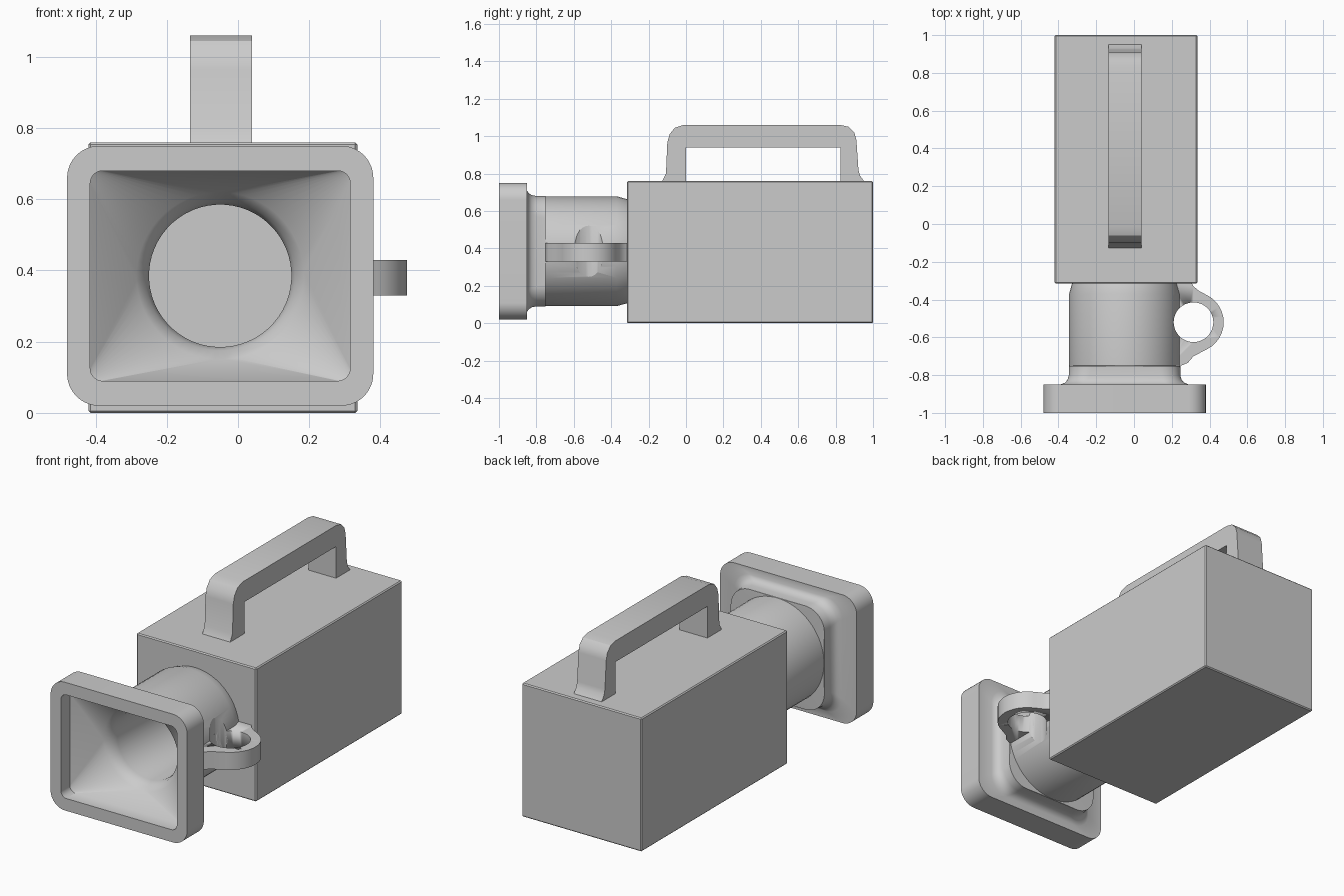
import bpy, bmesh
from math import pi, sin, cos, radians

if "Cube" in bpy.data.objects:
    bpy.data.objects.remove(bpy.data.objects["Cube"])

CX, CZ, K = -0.05, 0.385, 14   # horn axis and points per quarter ring


def make(name, bm, smooth=30):
    bmesh.ops.recalc_face_normals(bm, faces=bm.faces)
    me = bpy.data.meshes.new(name)
    bm.to_mesh(me)
    bm.free()
    ob = bpy.data.objects.new(name, me)
    bpy.context.collection.objects.link(ob)
    if smooth:
        bpy.ops.object.select_all(action='DESELECT')
        ob.select_set(True)
        bpy.context.view_layer.objects.active = ob
        bpy.ops.object.shade_smooth_by_angle(angle=radians(smooth))
    return ob


def extrude(name, pts, vec, smooth=30):
    bm = bmesh.new()
    f = bm.faces.new([bm.verts.new(p) for p in pts])
    r = bmesh.ops.extrude_face_region(bm, geom=[f])
    bmesh.ops.translate(bm, vec=vec,
                        verts=[v for v in r['geom'] if isinstance(v, bmesh.types.BMVert)])
    return make(name, bm, smooth)


def ring(y, hw, hh=None, r=None):
    """Circle of radius hw, or a rounded rectangle when hh and r are given."""
    pts = []
    for c in range(4):
        for i in range(K):
            if r is None:
                a = (c + (i + 0.5) / K) * pi / 2
                pts.append((CX + hw * cos(a), y, CZ + hw * sin(a)))
            else:
                a = (c + i / (K - 1)) * pi / 2
                sx = 1 if c in (0, 3) else -1
                sz = 1 if c < 2 else -1
                pts.append((CX + sx * (hw - r) + r * cos(a), y,
                            CZ + sz * (hh - r) + r * sin(a)))
    return pts


def boolean(ob, other, op):
    m = ob.modifiers.new(op.lower(), 'BOOLEAN')
    m.object, m.operation, m.solver = other, op, 'EXACT'


# main case
bm = bmesh.new()
bmesh.ops.create_cube(bm, size=1)
for v in bm.verts:
    v.co = (-0.0425 + v.co.x * 0.755, 0.3425 + v.co.y * 1.315, 0.38 + v.co.z * 0.76)
case = make("case", bm, 0)
bev = case.modifiers.new("edge", 'BEVEL')
bev.width, bev.segments = 0.006, 1

# carrying handle
prof = [(-0.13, 0.755), (-0.107, 0.80), (-0.10, 0.965), (-0.088, 1.01), (-0.06, 1.045),
        (-0.015, 1.06), (0.825, 1.06), (0.87, 1.05), (0.90, 1.02), (0.911, 0.98),
        (0.922, 0.82), (0.93, 0.79), (0.955, 0.755), (0.825, 0.755), (0.825, 0.94),
        (0.0, 0.94), (0.0, 0.755)]
extrude("handle", [(-0.135, y, z) for y, z in prof], (0.175, 0, 0))

# barrel, square flange and funnel as one closed loft
rings = [ring(-0.305, 0.275), ring(-0.32, 0.28), ring(-0.37, 0.294), ring(-0.75, 0.294),
         ring(-0.752, 0.295, 0.295, 0.12), ring(-0.80, 0.295, 0.295, 0.11),
         ring(-0.825, 0.302, 0.30, 0.105), ring(-0.84, 0.315, 0.31, 0.10),
         ring(-0.85, 0.34, 0.325, 0.10), ring(-0.85, 0.43, 0.365, 0.09),
         ring(-1.0, 0.43, 0.365, 0.09), ring(-1.0, 0.365, 0.295, 0.035),
         ring(-0.92, 0.365, 0.295, 0.035), ring(-0.80, 0.235),
         ring(-0.77, 0.21), ring(-0.73, 0.20), ring(-0.305, 0.20)]
bm = bmesh.new()
loops = [[bm.verts.new(p) for p in r] for r in rings]
n = 4 * K
for a, b in zip(loops, loops[1:] + loops[:1]):
    for i in range(n):
        j = (i + 1) % n
        bm.faces.new((a[i], a[j], b[j], b[i]))
horn = make("horn", bm, 35)

# side lug with round eye
arc = [(0.315 + 0.16 * cos(a), -0.52 + 0.16 * sin(a))
       for a in [radians(-62 + 124 * i / 12) for i in range(13)]]
outline = [(0.19, -0.75), (0.25, -0.75), (0.285, -0.735), (0.315, -0.70)] + arc + \
          [(0.345, -0.355), (0.315, -0.33), (0.305, -0.312), (0.19, -0.312)]
lug = extrude("side_lug", [(x, y, 0.33) for x, y in outline], (0, 0, 0.10))

# the eye also bites a shallow scoop out of the barrel
eye = [(0.315 + 0.105 * cos(2 * pi * i / 40), -0.52 + 0.105 * sin(2 * pi * i / 40), 0.2)
       for i in range(40)]
cutter = extrude("eye_cutter", eye, (0, 0, 0.37))
cutter.hide_render = True
cutter.hide_set(True)
boolean(lug, cutter, 'DIFFERENCE')
boolean(horn, cutter, 'DIFFERENCE')
